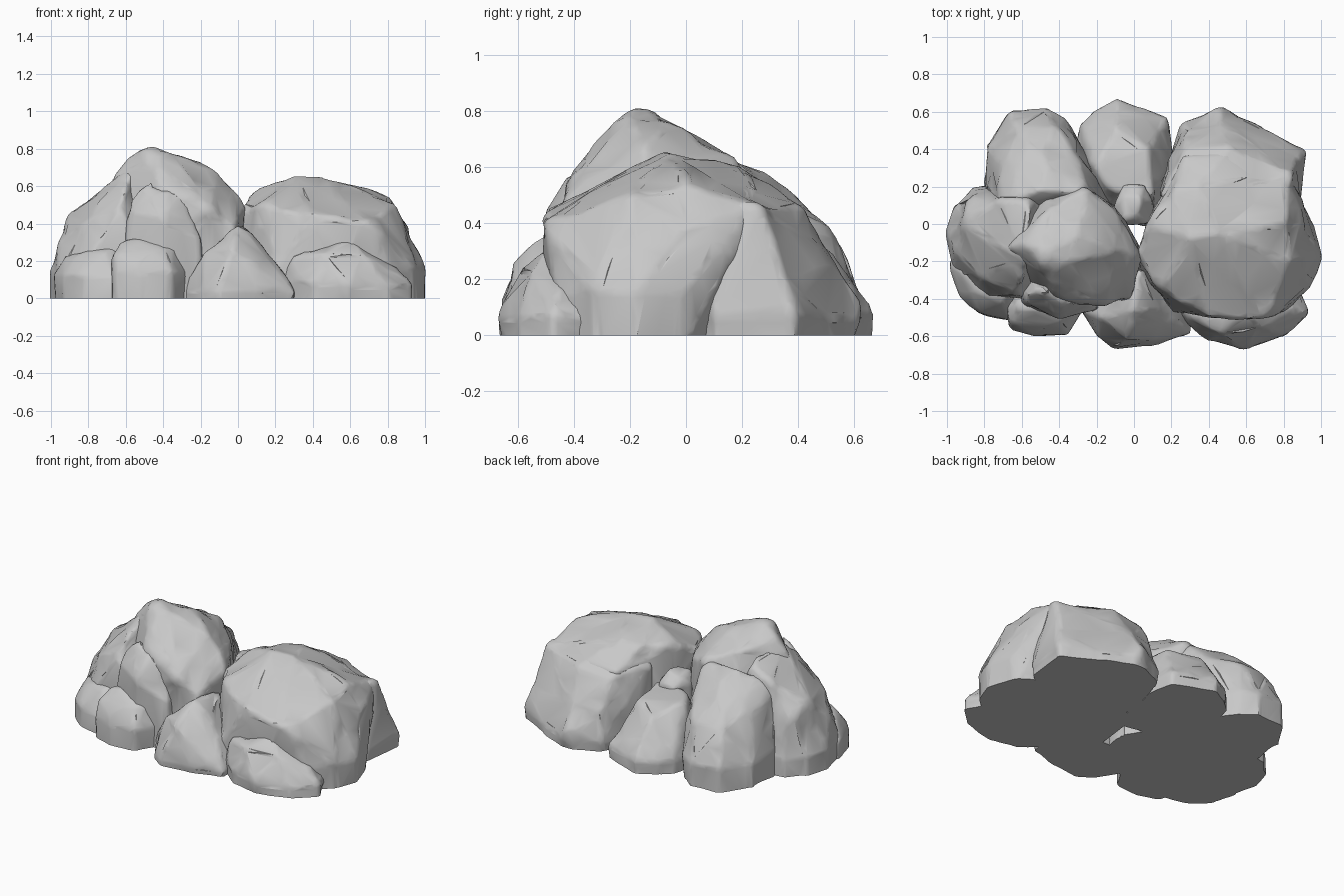
import bpy, bmesh, random
from mathutils import Vector, noise

random.seed(7)

cube = bpy.data.objects.get("Cube")
if cube:
    bpy.data.objects.remove(cube, do_unlink=True)

# One plain stone colour
stone = bpy.data.materials.new("grey_stone")
stone.use_nodes = True
grey = (.58, .58, .58, 1)
stone.diffuse_color = grey
stone.node_tree.nodes["Principled BSDF"].inputs["Base Color"].default_value = grey


def make_hull(points):
    """Convex block around a set of points."""
    bm = bmesh.new()
    for point in points:
        bm.verts.new(point)
    result = bmesh.ops.convex_hull(bm, input=bm.verts[:])
    loose = [v for v in result["geom_interior"] if isinstance(v, bmesh.types.BMVert)]
    bmesh.ops.delete(bm, geom=loose, context="VERTS")
    return bm


def slice_off(bm, point, normal):
    """Cut away everything beyond a plane and close the hole."""
    bmesh.ops.bisect_plane(bm, geom=bm.verts[:] + bm.edges[:] + bm.faces[:],
                           plane_co=point, plane_no=normal, clear_outer=True)
    rim = [e for e in bm.edges if e.is_boundary]
    bmesh.ops.holes_fill(bm, edges=rim)


def chisel(bm, chips):
    """Slice shallow facets off the upper corners."""
    for _ in range(chips):
        normal = Vector((random.uniform(-1, 1), random.uniform(-1, 1), random.uniform(-.1, 1)))
        normal.normalize()
        top = max(bm.verts, key=lambda v: v.co.dot(normal)).co.copy()
        slice_off(bm, top - normal * random.uniform(.006, .02), normal)


def weather(bm):
    """Shallow dents along the normals."""
    bm.normal_update()
    for vert in bm.verts:
        dent = noise.noise(vert.co * 5) * .022 + noise.noise(vert.co * 12) * .012
        vert.co += vert.normal * (dent + .004)


def rock(name, outline, girth, crown, chips=9):
    """Stone with a flat foot, an outline at girth height and crown points above."""
    middle = sum((Vector(p) for p in outline), Vector((0, 0))) / len(outline)
    root = [(*middle.lerp(Vector(p), .97), -.08) for p in outline]
    belly = [(x, y, girth) for x, y in outline]
    bm = make_hull(root + belly + crown)
    chisel(bm, chips)
    bmesh.ops.recalc_face_normals(bm, faces=bm.faces[:])
    block = bpy.data.meshes.new(name + "_block")
    bm.to_mesh(block)
    bm.free()
    obj = bpy.data.objects.new(name, block)
    bpy.context.collection.objects.link(obj)

    # Even mesh with softened edges, then fewer and larger facets
    remesh = obj.modifiers.new("even_mesh", "REMESH")
    remesh.mode = "VOXEL"
    remesh.voxel_size = .018
    soften = obj.modifiers.new("soften", "SMOOTH")
    soften.factor = .5
    soften.iterations = 2
    obj.modifiers.new("facets", "DECIMATE").ratio = .14
    graph = bpy.context.evaluated_depsgraph_get()
    worn = bpy.data.meshes.new_from_object(obj.evaluated_get(graph))
    obj.modifiers.clear()
    obj.data = worn
    bpy.data.meshes.remove(block)
    worn.name = name

    # Dents, flat foot and smooth shading with a crisp foot edge
    bm = bmesh.new()
    bm.from_mesh(worn)
    weather(bm)
    slice_off(bm, (0, 0, 0), (0, 0, -1))
    bmesh.ops.recalc_face_normals(bm, faces=bm.faces[:])
    for face in bm.faces:
        face.smooth = True
        face.material_index = 0
    for edge in bm.edges:
        edge.smooth = edge.calc_face_angle(0) < .7
    bm.to_mesh(worn)
    bm.free()
    worn.materials.clear()
    worn.materials.append(stone)


# Right half: broad boulder, the block behind it and the low stone in front
rock("right_boulder",
     [(.03, -.25), (.2, -.46), (.5, -.5), (.82, -.46), (.95, -.33), (1, -.18),
      (.96, -.02), (.86, .05), (.3, .2), (.08, .05)], .15,
     [(.08, 0, .56), (.02, -.18, .47), (.3, -.08, .66), (.45, -.05, .65),
      (.82, 0, .54), (.84, -.2, .5), (.7, -.51, .4), (.4, -.49, .45),
      (.14, -.36, .48), (.9, 0, .38), (.2, .16, .58), (.82, .25, .46),
      (.5, .38, .46), (.27, .36, .46), (.35, .2, .59)])
rock("right_back_block",
     [(.13, .15), (.18, .3), (.26, .53), (.46, .62), (.72, .49), (.91, .38), (.89, .1), (.6, -.1)], .06,
     [(.84, .27, .46), (.88, .36, .2), (.5, .41, .45), (.28, .4, .42), (.35, .15, .58),
      (.8, .05, .5), (.46, .55, .26), (.28, .5, .25), (.14, .15, .5)])
rock("right_front_stone",
     [(.24, -.5), (.4, -.62), (.58, -.66), (.8, -.6), (.94, -.48), (.85, -.3), (.3, -.3)], .07,
     [(.6, -.48, .31), (.26, -.46, .21), (.45, -.58, .24), (.68, -.56, .24), (.85, -.45, .16)])

# Left half: tall stone with shoulders around it
rock("left_peak",
     [(-.68, -.2), (-.5, -.42), (-.15, -.4), (-.02, -.3), (.01, -.1), (-.1, .1), (-.5, .2)], .25,
     [(-.5, -.18, .8), (-.36, -.2, .78), (-.46, -.3, .74), (-.3, -.05, .76), (-.1, -.15, .67),
      (-.02, -.15, .59), (.04, -.2, .48), (-.15, -.43, .48), (-.02, -.4, .38),
      (-.6, -.1, .73), (-.67, -.12, .65), (-.45, .1, .69), (-.25, .18, .62),
      (-.1, .07, .57), (-.42, -.38, .61)])
rock("left_shoulder",
     [(-1, -.05), (-.96, .1), (-.85, .2), (-.65, .22), (-.4, 0), (-.5, -.4), (-.85, -.38), (-.96, -.25)], .12,
     [(-.9, 0, .43), (-.85, .1, .45), (-.72, .12, .56), (-.72, -.15, .56), (-.55, .12, .66),
      (-.82, -.28, .4), (-.62, -.38, .5), (-.58, -.2, .7), (-.95, -.15, .3)])
rock("left_back_stone",
     [(-.8, .2), (-.78, .42), (-.66, .6), (-.47, .63), (-.37, .55), (-.24, .33),
      (-.08, .08), (-.3, -.05), (-.7, 0)], .15,
     [(-.7, .3, .47), (-.62, .5, .38), (-.42, .52, .36), (-.5, .18, .63),
      (-.25, .16, .6), (-.3, .35, .45), (-.72, .1, .52), (-.5, .33, .55)])
rock("left_middle_stone",
     [(-.55, -.25), (-.58, -.44), (-.4, -.5), (-.22, -.46), (-.18, -.3)], .2,
     [(-.52, -.34, .64), (-.34, -.41, .55), (-.61, -.4, .48), (-.4, -.51, .42),
      (-.19, -.46, .31), (-.22, -.42, .42)])
rock("left_front_stone",
     [(-.7, -.42), (-.66, -.55), (-.52, -.6), (-.36, -.58), (-.27, -.45), (-.3, -.3), (-.6, -.3)], .14,
     [(-.62, -.44, .33), (-.45, -.45, .32), (-.34, -.47, .28), (-.66, -.52, .26), (-.4, -.55, .25)])
rock("left_corner_stone",
     [(-.99, -.2), (-.93, -.38), (-.82, -.48), (-.66, -.51), (-.55, -.3), (-.8, -.15)], .12,
     [(-.94, -.24, .22), (-.72, -.43, .25), (-.85, -.35, .24), (-.65, -.35, .3)])

# Stones closing the gap between the halves
rock("centre_front_stone",
     [(-.29, -.45), (-.2, -.6), (-.1, -.67), (.1, -.64), (.29, -.58), (.3, -.25), (-.2, -.25)], .04,
     [(0, -.46, .39), (.02, -.25, .38), (-.18, -.5, .25), (.14, -.46, .27), (-.03, -.62, .25)], 5)
rock("centre_back_stone",
     [(-.3, .45), (-.27, .56), (-.09, .67), (.17, .56), (.21, .4), (.14, .05), (-.2, .05)], .08,
     [(-.2, .3, .36), (-.1, .5, .32), (.08, .4, .34), (.1, .15, .37), (-.12, .15, .38), (-.09, .58, .22)])
rock("centre_pebble",
     [(-.11, .1), (-.05, .21), (.05, .21), (.11, .1), (.08, 0), (-.08, 0)], .38,
     [(.03, .08, .47), (-.04, .15, .46), (.04, .15, .45), (-.03, .04, .46)], 4)
